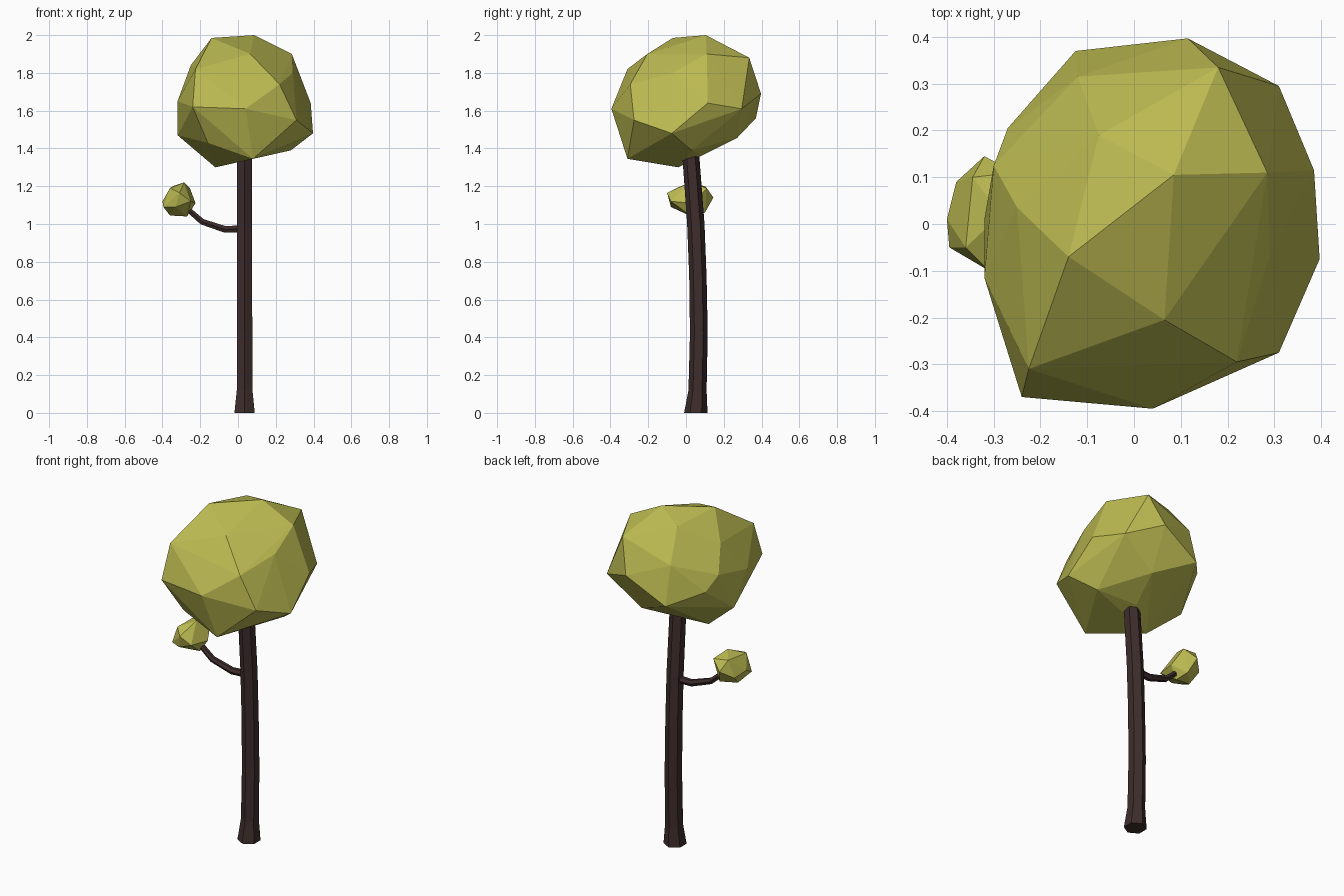
import bpy, bmesh, math
from mathutils import Vector


def material(name, rgb):
    m = bpy.data.materials.new(name)
    m.diffuse_color = (*rgb, 1)
    return m


leaf = material("olive_leaf", (0.50, 0.49, 0.083))
bark = material("dark_bark", (0.048, 0.026, 0.025))


def finish(bm, name, mat):
    bmesh.ops.recalc_face_normals(bm, faces=bm.faces[:])
    me = bpy.data.meshes.new(name)
    bm.to_mesh(me)
    bm.free()
    me.materials.append(mat)
    ob = bpy.data.objects.new(name, me)
    bpy.context.collection.objects.link(ob)
    return ob


def faceted_blob(name, corners):
    """Flat-faced foliage wrapped around its corner points."""
    bm = bmesh.new()
    for c in corners:
        bm.verts.new(c)
    bmesh.ops.convex_hull(bm, input=bm.verts[:])
    loose = [v for v in bm.verts if not v.link_faces]
    bmesh.ops.delete(bm, geom=loose, context='VERTS')
    return finish(bm, name, leaf)


def limb(name, path, radii, sides=6, level=False):
    """Hexagonal tube along a path; level keeps its rings horizontal."""
    pts = [Vector(p) for p in path]
    bm = bmesh.new()
    rings = []
    for i, (p, r) in enumerate(zip(pts, radii)):
        t = Vector((0, 0, 1))
        if not level:
            t = (pts[min(i + 1, len(pts) - 1)] - pts[max(i - 1, 0)]).normalized()
        u = Vector((0, 1, 0))
        u = (u - t * u.dot(t)).normalized()
        v = t.cross(u)
        rings.append([bm.verts.new(p + r * (u * math.cos(a) + v * math.sin(a)))
                      for a in (math.tau * k / sides for k in range(sides))])
    for a, b in zip(rings, rings[1:]):
        for k in range(sides):
            n = (k + 1) % sides
            bm.faces.new((a[k], a[n], b[n], b[k]))
    bm.faces.new(rings[0][::-1])
    bm.faces.new(rings[-1])
    return finish(bm, name, bark)


# Trunk: flared foot, gentle bow towards the front at the top
limb("trunk",
     [(0.035, 0.052, 0), (0.035, 0.061, 0.12), (0.035, 0.068, 0.42),
      (0.035, 0.063, 0.72), (0.035, 0.052, 1.0), (0.035, 0.027, 1.34),
      (0.035, 0.02, 1.42)],
     [0.062, 0.048, 0.047, 0.046, 0.046, 0.045, 0.044], level=True)

# Side branch
limb("branch",
     [(0.03, 0.05, 0.975), (-0.07, 0.045, 0.972), (-0.19, 0.035, 1.012),
      (-0.285, 0.03, 1.095)],
     [0.021, 0.02, 0.018, 0.016])

# Small leaf cluster at the branch tip
faceted_blob("small_leaf_cluster", [
    (-0.40, 0.01, 1.12), (-0.395, -0.05, 1.09), (-0.345, 0.10, 1.20),
    (-0.285, 0.02, 1.22), (-0.255, 0.11, 1.19), (-0.32, 0.145, 1.14),
    (-0.225, 0.04, 1.11), (-0.27, 0.03, 1.04), (-0.36, 0.03, 1.045),
    (-0.31, -0.10, 1.165), (-0.25, -0.08, 1.12), (-0.33, -0.08, 1.09),
    (-0.36, -0.05, 1.19), (-0.29, 0.10, 1.06), (-0.38, 0.09, 1.10)])

# Main crown
faceted_blob("crown", [
    # top
    (-0.14, -0.07, 1.985), (0.085, 0.105, 2.0), (0.065, -0.205, 1.90),
    (0.285, 0.11, 1.90), (-0.075, 0.19, 1.95), (0.18, 0.335, 1.88),
    (-0.25, 0.035, 1.84), (-0.225, -0.31, 1.82), (-0.12, 0.315, 1.78),
    (0.29, -0.07, 1.80), (0.22, -0.295, 1.74),
    # girth
    (0.04, -0.395, 1.61), (-0.24, -0.37, 1.62), (0.31, -0.275, 1.55),
    (0.397, -0.075, 1.48), (0.385, 0.115, 1.64), (0.31, 0.295, 1.61),
    (0.115, 0.397, 1.69), (-0.125, 0.37, 1.56), (-0.27, 0.205, 1.62),
    (-0.30, 0.125, 1.70), (-0.32, -0.115, 1.65), (-0.32, 0.01, 1.47),
    # underside
    (0.28, 0.03, 1.39), (0.08, -0.31, 1.345), (-0.12, -0.04, 1.30),
    (-0.16, -0.28, 1.43), (0.10, 0.27, 1.455), (0.05, 0.08, 1.36)])
